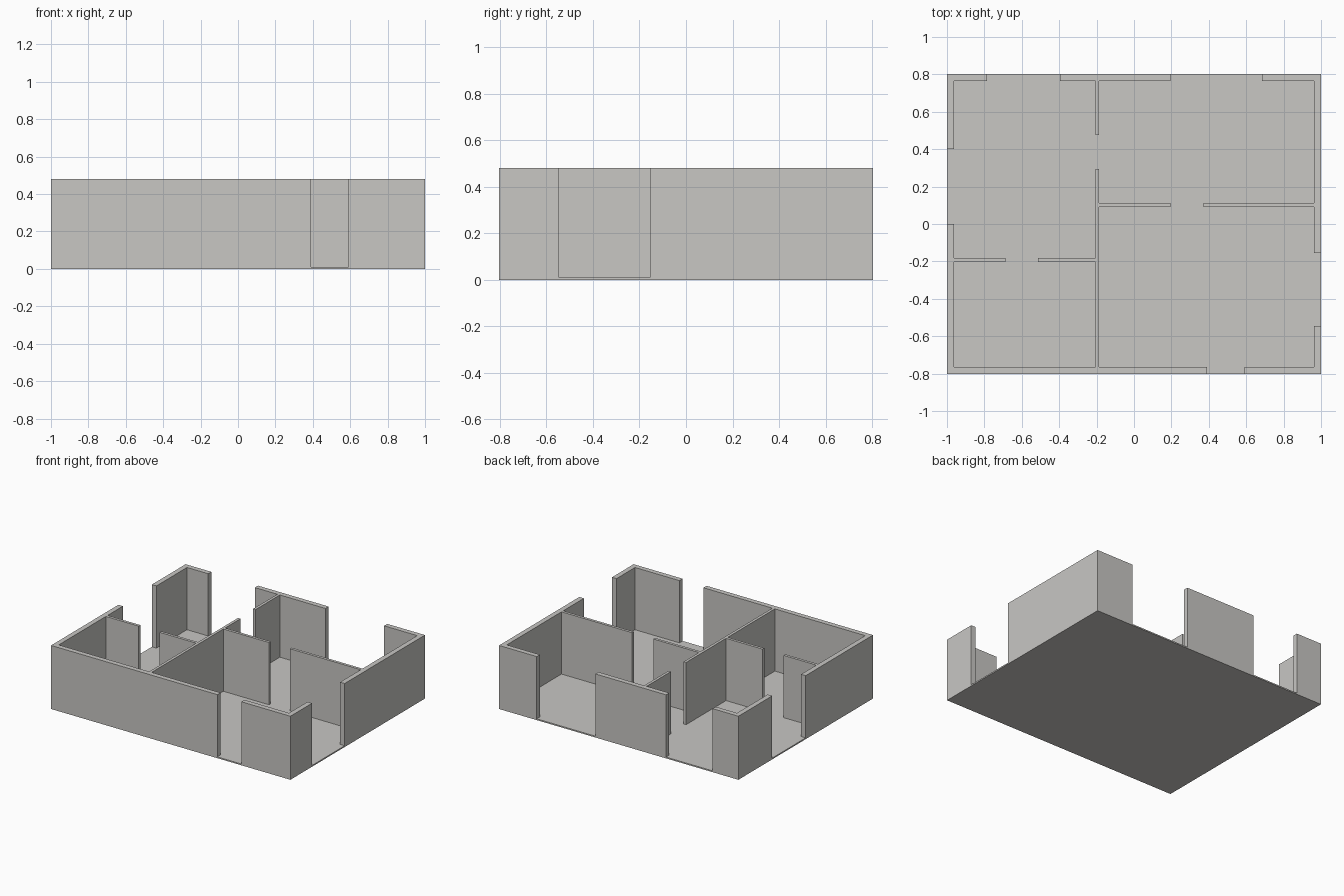
import bpy

if "Cube" in bpy.data.objects:
    bpy.data.objects.remove(bpy.data.objects["Cube"])

X, Y = 1.0, 0.803          # outer half sizes
T = 0.038                  # outer wall thickness
FLOOR, TOP = 0.01, 0.48    # slab top, wall top
XI, YI = X - T, Y - T      # inner faces of the outer walls

grey = bpy.data.materials.new("warm_grey")
grey.diffuse_color = (0.58, 0.57, 0.55, 1)
grey.use_nodes = True
grey.node_tree.nodes["Principled BSDF"].inputs["Base Color"].default_value = grey.diffuse_color


def add_mesh(name, verts, faces):
    mesh = bpy.data.meshes.new(name)
    mesh.from_pydata(verts, [], faces)
    mesh.materials.append(grey)
    obj = bpy.data.objects.new(name, mesh)
    bpy.context.collection.objects.link(obj)


def prism(name, outline, z0, z1):
    """Extrude a counter-clockwise floor-plan outline."""
    n = len(outline)
    verts = [(x, y, z) for z in (z0, z1) for x, y in outline]
    faces = [tuple(reversed(range(n))), tuple(range(n, 2 * n))]
    faces += [(i, (i + 1) % n, (i + 1) % n + n, i + n) for i in range(n)]
    add_mesh(name, verts, faces)


def wall(name, x0, x1, y0, y1):
    prism(name, [(x0, y0), (x1, y0), (x1, y1), (x0, y1)], FLOOR, TOP)


# Floor slab
prism("floor_slab", [(-X, -Y), (X, -Y), (X, Y), (-X, Y)], 0, FLOOR)

# Outer corner walls, each running from one opening to the next
prism("front_left_wall", [(-X, -Y), (0.39, -Y), (0.39, -YI), (-XI, -YI),
                          (-XI, 0.0), (-X, 0.0)], FLOOR, TOP)
prism("front_right_wall", [(0.59, -Y), (X, -Y), (X, -0.545), (XI, -0.545),
                           (XI, -YI), (0.59, -YI)], FLOOR, TOP)
prism("back_right_wall", [(X, -0.155), (X, Y), (0.685, Y), (0.685, YI),
                          (XI, YI), (XI, -0.155)], FLOOR, TOP)
prism("back_left_wall", [(-X, 0.40), (-XI, 0.40), (-XI, YI), (-0.785, YI),
                         (-0.785, Y), (-X, Y)], FLOOR, TOP)
wall("back_middle_wall", -0.395, 0.195, YI, Y)

# Thin partitions with door gaps
PX0, PX1 = -0.207, -0.186
wall("long_partition_front", PX0, PX1, -YI, 0.295)
wall("long_partition_back", PX0, PX1, 0.477, YI)
wall("right_partition_inner", PX1, 0.195, 0.091, 0.112)
wall("right_partition_outer", 0.371, XI, 0.091, 0.112)
wall("left_partition_outer", -XI, -0.688, -0.203, -0.182)
wall("left_partition_inner", -0.512, PX0, -0.203, -0.182)
